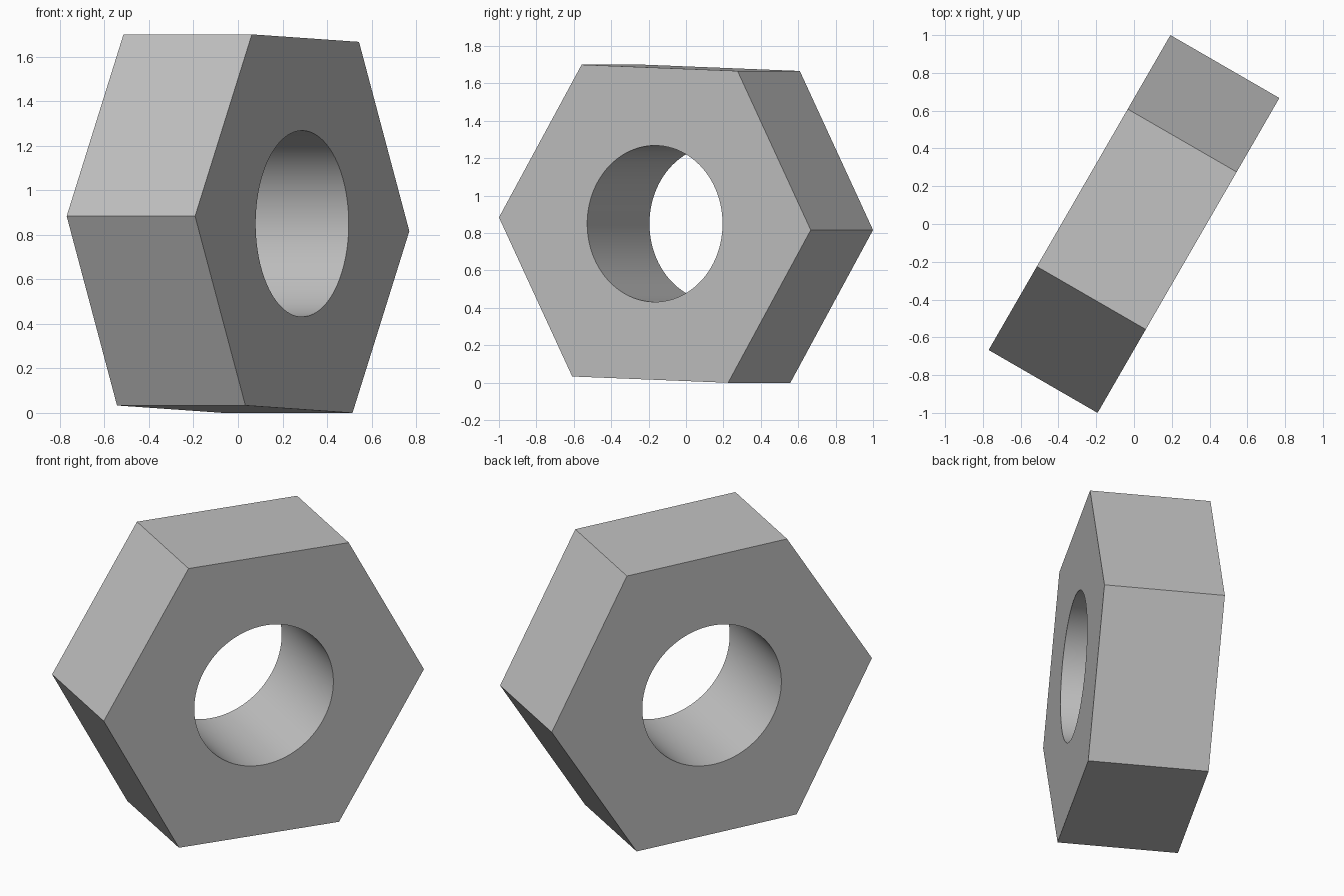
import bpy, bmesh
from math import radians, sin, cos, pi
from mathutils import Vector

if "Cube" in bpy.data.objects:
    bpy.data.objects.remove(bpy.data.objects["Cube"])

HEX_RADIUS, HOLE_RADIUS, THICKNESS = 0.963, 0.418, 0.666

# Plain grey metal
metal = bpy.data.materials.new("grey metal")
metal.use_nodes = True
grey = (0.53, 0.53, 0.53, 1)
metal.diffuse_color = grey
metal.node_tree.nodes["Principled BSDF"].inputs["Base Color"].default_value = grey


def ring(bm, radius, count, turn=0.0):
    """Closed loop of edges in the XZ plane."""
    verts = []
    for i in range(count):
        a = 2 * pi * i / count + turn
        verts.append(bm.verts.new((radius * cos(a), -THICKNESS / 2, radius * sin(a))))
    return [bm.edges.new((verts[i - 1], verts[i])) for i in range(count)]


# Hexagonal face with a round hole, extruded through the thickness
bm = bmesh.new()
outline = ring(bm, HEX_RADIUS, 6, radians(-2)) + ring(bm, HOLE_RADIUS, 96)
bmesh.ops.triangle_fill(bm, edges=outline, use_beauty=True)
out = bmesh.ops.extrude_face_region(bm, geom=bm.faces[:], use_keep_orig=True)
moved = [g for g in out["geom"] if isinstance(g, bmesh.types.BMVert)]
bmesh.ops.translate(bm, verts=moved, vec=Vector((0, THICKNESS, 0)))
bmesh.ops.recalc_face_normals(bm, faces=bm.faces[:])

mesh = bpy.data.meshes.new("hex_nut")
bm.to_mesh(mesh)
bm.free()
mesh.materials.append(metal)

# Stand the nut on edge, turned about the vertical
nut = bpy.data.objects.new("hex_nut", mesh)
bpy.context.collection.objects.link(nut)
nut.rotation_euler.z = radians(60)
nut.location.z = 0.85

bpy.ops.object.select_all(action="DESELECT")
nut.select_set(True)
bpy.context.view_layer.objects.active = nut
bpy.ops.object.shade_smooth_by_angle(angle=radians(30))
